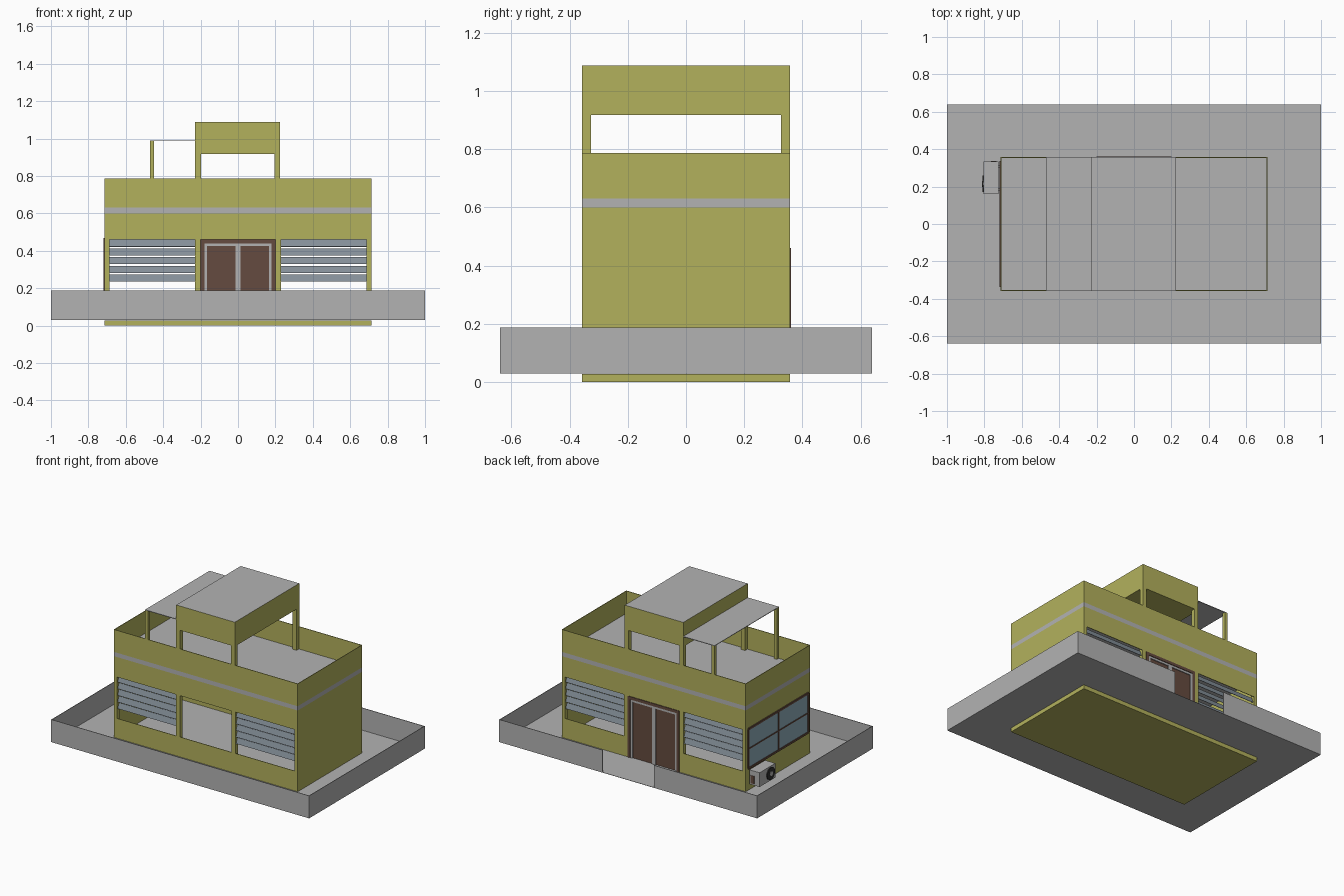
import bpy, bmesh, math
from mathutils import Matrix

if "Cube" in bpy.data.objects:
    bpy.data.objects.remove(bpy.data.objects["Cube"], do_unlink=True)


def material(name, rgb):
    m = bpy.data.materials.new(name)
    m.use_nodes = True
    m.diffuse_color = (*rgb, 1)
    m.node_tree.nodes["Principled BSDF"].inputs["Base Color"].default_value = (*rgb, 1)
    return m


OLIVE = material("olive_plaster", (0.45, 0.44, 0.108))
GRAY = material("concrete_gray", (0.45, 0.45, 0.45))
BROWN = material("brown_wood", (0.13, 0.07, 0.05))
SLAT = material("slat_blue_gray", (0.235, 0.28, 0.32))
GLASS = material("window_glass", (0.27, 0.41, 0.48))
DARK = material("fan_dark", (0.03, 0.03, 0.03))


def finish(name, bm, *mats):
    me = bpy.data.meshes.new(name)
    bm.to_mesh(me)
    bm.free()
    for m in mats:
        me.materials.append(m)
    ob = bpy.data.objects.new(name, me)
    bpy.context.collection.objects.link(ob)
    return ob


def add_box(bm, x, y, z, tilt=0):
    """Box from (low, high) ranges, optionally tilted about its long x axis."""
    lo, hi = zip(x, y, z)
    mid = [(a + b) / 2 for a, b in zip(lo, hi)]
    size = [b - a for a, b in zip(lo, hi)]
    mat = Matrix.Translation(mid) @ Matrix.Rotation(tilt, 4, "X") @ Matrix.Diagonal((*size, 1))
    bmesh.ops.create_cube(bm, size=1, matrix=mat)


def boxes(name, mat, *ranges):
    bm = bmesh.new()
    for r in ranges:
        add_box(bm, *r)
    return finish(name, bm, mat)


X, Y = 0.713, 0.357          # building half sizes
GROUND, SILL, HEAD, SLAB, ROOF, TOP = 0.03, 0.17, 0.46, 0.60, 0.63, 0.787
T, COL = 0.004, 0.03         # wall skin and column widths
DOOR = 0.2

# Foundation and yard
boxes("foundation", OLIVE, ((-X, X), (-Y, Y), (0, GROUND - 0.002)))
boxes("yard_floor", GRAY, ((-1, 1), (-0.64, 0.64), (GROUND - 0.001, GROUND + 0.001)))
bottom = boxes("foundation_underside", OLIVE, ((-X, X), (-Y, Y), (0, 0.001)))

# Low boundary wall with a gate gap at the back
FENCE = (GROUND, 0.187)
boxes("boundary_wall", GRAY,
      ((-1, 1), (-0.64, -0.64 + T), FENCE),
      ((-1, -1 + T), (-0.64, 0.64), FENCE),
      ((1 - T, 1), (-0.64, 0.64), FENCE),
      ((-1, -DOOR), (0.64 - T, 0.64), FENCE),
      ((DOOR, 1), (0.64 - T, 0.64), FENCE))

# Building walls
front, back = (-Y, -Y + T), (Y - T, Y)
boxes("front_wall", OLIVE, ((-X, X), front, (GROUND, SILL)), ((-X, X), front, (HEAD, SLAB)))
boxes("back_wall", OLIVE,
      ((-X, -DOOR), back, (GROUND, SILL)), ((DOOR, X), back, (GROUND, SILL)),
      ((-X, X), back, (HEAD, SLAB)))
sides = [(-X, -X + T), (X - T, X)]
boxes("side_walls", OLIVE, *[(sx, (-Y, Y), (GROUND, SLAB)) for sx in sides])

# Columns between the openings
cols = []
for s in (-1, 1):
    for inner in (DOOR, X - COL + 0.005):
        xs = tuple(sorted((s * inner, s * min(inner + COL, X))))
        for ys in ((-Y, -Y + COL), (Y - COL, Y)):
            cols.append((xs, ys, (GROUND, SLAB)))
boxes("wall_columns", OLIVE, *cols)

# Roof slab showing as a band, with the parapet above
boxes("roof_slab", GRAY, ((-X, X), (-Y, Y), (SLAB, ROOF)))
boxes("parapet", OLIVE,
      ((-X, X), front, (ROOF, TOP)), ((-X, X), back, (ROOF, TOP)),
      *[(sx, (-Y, Y), (ROOF, TOP)) for sx in sides])

# Louvred windows
for side, s in (("front", -1), ("back", 1)):
    for hand, h in (("right", -1), ("left", 1)):
        bm = bmesh.new()
        x0, x1 = sorted((h * (DOOR + COL), h * (X - COL + 0.005)))
        for i in range(5):
            z = 0.254 + i * 0.0465
            y = s * (Y - 0.015)
            add_box(bm, (x0, x1), (y - 0.001, y + 0.001), (z - 0.02, z + 0.02),
                    s * math.radians(20))
        finish(f"{side}_{hand}_louvres", bm, SLAT)

# Double door at the back: outer frame, inner frame, two leaves
def frame(x, z0, z1, w, y):
    return [((-x, -x + w), y, (z0, z1)), ((x - w, x), y, (z0, z1)),
            ((-x + w, x - w), y, (z1 - w, z1))]

boxes("door_outer_frame", BROWN, *frame(DOOR, GROUND, HEAD, 0.02, (Y - 0.03, Y + 0.004)))
boxes("door_inner_frame", GRAY,
      *frame(DOOR - 0.02, GROUND, HEAD - 0.02, 0.015, (Y - 0.025, Y)),
      ((-0.014, 0.014), (Y - 0.025, Y), (GROUND, HEAD - 0.035)))
boxes("door_leaves", BROWN,
      *[(xs, (Y - 0.02, Y - 0.006), (GROUND, HEAD - 0.035))
        for xs in ((-0.165, -0.014), (0.014, 0.165))])

# Side window: glass with a brown frame and cross bars
wy, wz, w = 0.33, (0.185, 0.46), 0.014
fx = (-X - 0.007, -X)
boxes("side_window_glass", GLASS, ((-X - 0.003, -X), (-wy, wy), wz))
boxes("side_window_frame", BROWN,
      *[(fx, (y - w / 2, y + w / 2), wz) for y in (-wy, wy)],
      (fx, (-0.005, 0.005), wz),
      *[(fx, (-wy, wy), (z - h, z + h))
        for z, h in ((wz[0], w / 2), (sum(wz) / 2, 0.004), (wz[1], w / 2))])

# Air conditioner with a round fan and a brown panel on its end
boxes("air_conditioner", GRAY, ((-0.805, -0.725), (0.16, 0.335), (0.08, 0.18)))
boxes("air_conditioner_panel", BROWN, ((-0.765, -0.735), (0.335, 0.338), (0.09, 0.145)))
boxes("air_conditioner_bracket", GRAY,
      *[((-0.79, -X), (y, y + 0.012), (0.07, 0.08)) for y in (0.18, 0.3)])
for name, r, d, m in (("fan_ring", 0.043, 0.012, DARK), ("fan_hub", 0.016, 0.018, GRAY)):
    bm = bmesh.new()
    bmesh.ops.create_cone(bm, cap_ends=True, segments=24, radius1=r, radius2=r, depth=d,
                          matrix=Matrix.Translation((-0.805, 0.215, 0.13))
                          @ Matrix.Rotation(math.pi / 2, 4, "Y"))
    finish(name, bm, m)

# Roof tower on four posts, gray on top
TX = (-0.229, 0.225)
tower = boxes("roof_tower", OLIVE, (TX, (-Y, Y), (0.918, 1.088)))
tower.data.materials.append(GRAY)
for p in tower.data.polygons:
    p.material_index = int(p.normal.z > 0.5)
post_y = ((-Y, -Y + COL), (Y - COL, Y))
boxes("tower_posts", OLIVE,
      *[(xs, ys, (ROOF, 0.918)) for ys in post_y
        for xs in ((TX[0], TX[0] + COL), (TX[1] - COL, TX[1]))])

# Canopy beside the tower
boxes("canopy_roof", GRAY, ((-0.471, TX[0]), (-Y, Y), (0.986, 0.99)))
boxes("canopy_posts", OLIVE,
      *[((-0.471, -0.448), ys, (ROOF, 0.986)) for ys in ((-Y, -Y + 0.024), (Y - 0.024, Y))])
